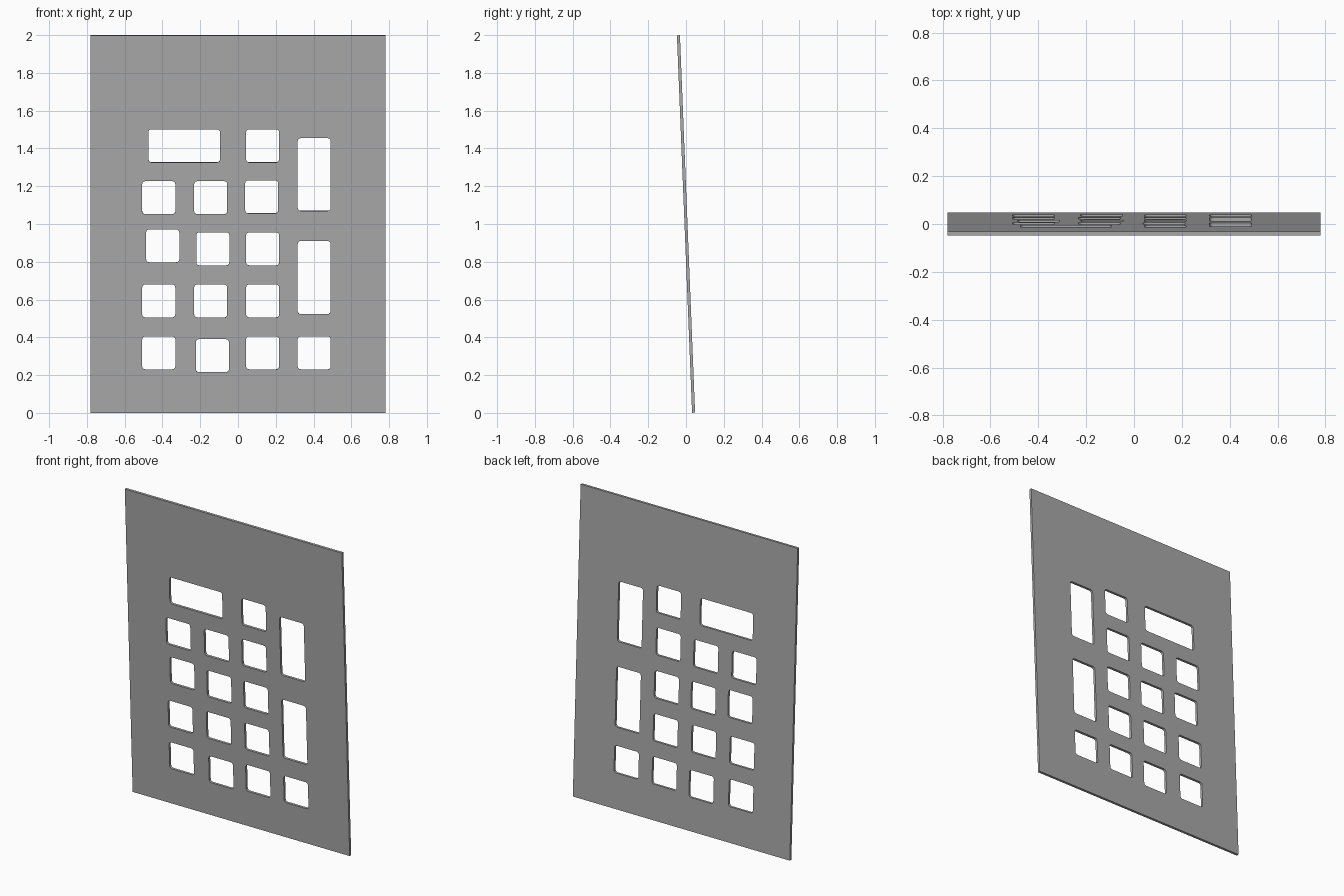
import bpy
from math import sin, cos, pi, radians

old = bpy.data.objects.get("Cube")
if old:
    bpy.data.objects.remove(old, do_unlink=True)

WIDTH, HEIGHT, THICK = 1.56, 2.0, 0.016
TILT = radians(2.3)
KEY, RADIUS = 0.175, 0.016

grey = bpy.data.materials.new("plain grey")
grey.use_nodes = True
colour = (0.4, 0.4, 0.4, 1)
grey.diffuse_color = colour
grey.node_tree.nodes["Principled BSDF"].inputs["Base Color"].default_value = colour

# Flat outline, filled and extruded into a thin sheet
curve = bpy.data.curves.new("faceplate", "CURVE")
curve.dimensions = "2D"
curve.fill_mode = "BOTH"
curve.extrude = THICK / 2


def add_loop(points):
    spline = curve.splines.new("POLY")
    spline.points.add(len(points) - 1)
    for p, (x, y) in zip(spline.points, points):
        p.co = (x, y, 0, 1)
    spline.use_cyclic_u = True


def rounded_hole(left, top, w=KEY, h=KEY, steps=4):
    cx, cy = left + w / 2, top - h / 2 - HEIGHT / 2
    corners = [(1, 1), (-1, 1), (-1, -1), (1, -1)]
    points = []
    for i, (sx, sy) in enumerate(corners):
        for k in range(steps + 1):
            a = (i + k / steps) * pi / 2
            points.append((cx + sx * (w / 2 - RADIUS) + RADIUS * cos(a),
                           cy + sy * (h / 2 - RADIUS) + RADIUS * sin(a)))
    add_loop(points)


# Sheet border
hw, hh = WIDTH / 2, HEIGHT / 2
add_loop([(-hw, -hh), (hw, -hh), (hw, hh), (-hw, hh)])

# Square key openings, slightly uneven: left edge, top edge
for left, top in [
    (0.043, 1.502),
    (-0.507, 1.227), (-0.232, 1.227), (0.038, 1.232),
    (-0.486, 0.972), (-0.221, 0.956), (0.043, 0.956),
    (-0.507, 0.68), (-0.232, 0.68), (0.043, 0.68),
    (-0.507, 0.405), (-0.223, 0.39), (0.043, 0.405), (0.316, 0.405),
]:
    rounded_hole(left, top)

# Wide opening and two tall openings
rounded_hole(-0.475, 1.502, w=0.38)
rounded_hole(0.316, 1.455, h=0.385)
rounded_hole(0.316, 0.91, h=0.387)

# Stand the sheet up, top leaning to the front
temp = bpy.data.objects.new("outline", curve)
bpy.context.collection.objects.link(temp)
mesh = bpy.data.meshes.new_from_object(
    temp.evaluated_get(bpy.context.evaluated_depsgraph_get()))
bpy.data.objects.remove(temp, do_unlink=True)
mesh.name = "faceplate"
mesh.materials.clear()
mesh.materials.append(grey)
plate = bpy.data.objects.new("faceplate", mesh)
bpy.context.collection.objects.link(plate)
plate.rotation_euler.x = pi / 2 + TILT
plate.location.z = HEIGHT / 2

# Weld the rims to the faces and keep the sheet flat shaded
bpy.context.view_layer.objects.active = plate
plate.select_set(True)
weld = plate.modifiers.new("weld", "WELD")
weld.merge_threshold = 0.0001
bpy.ops.object.modifier_apply(modifier=weld.name)
bpy.ops.object.shade_flat()
